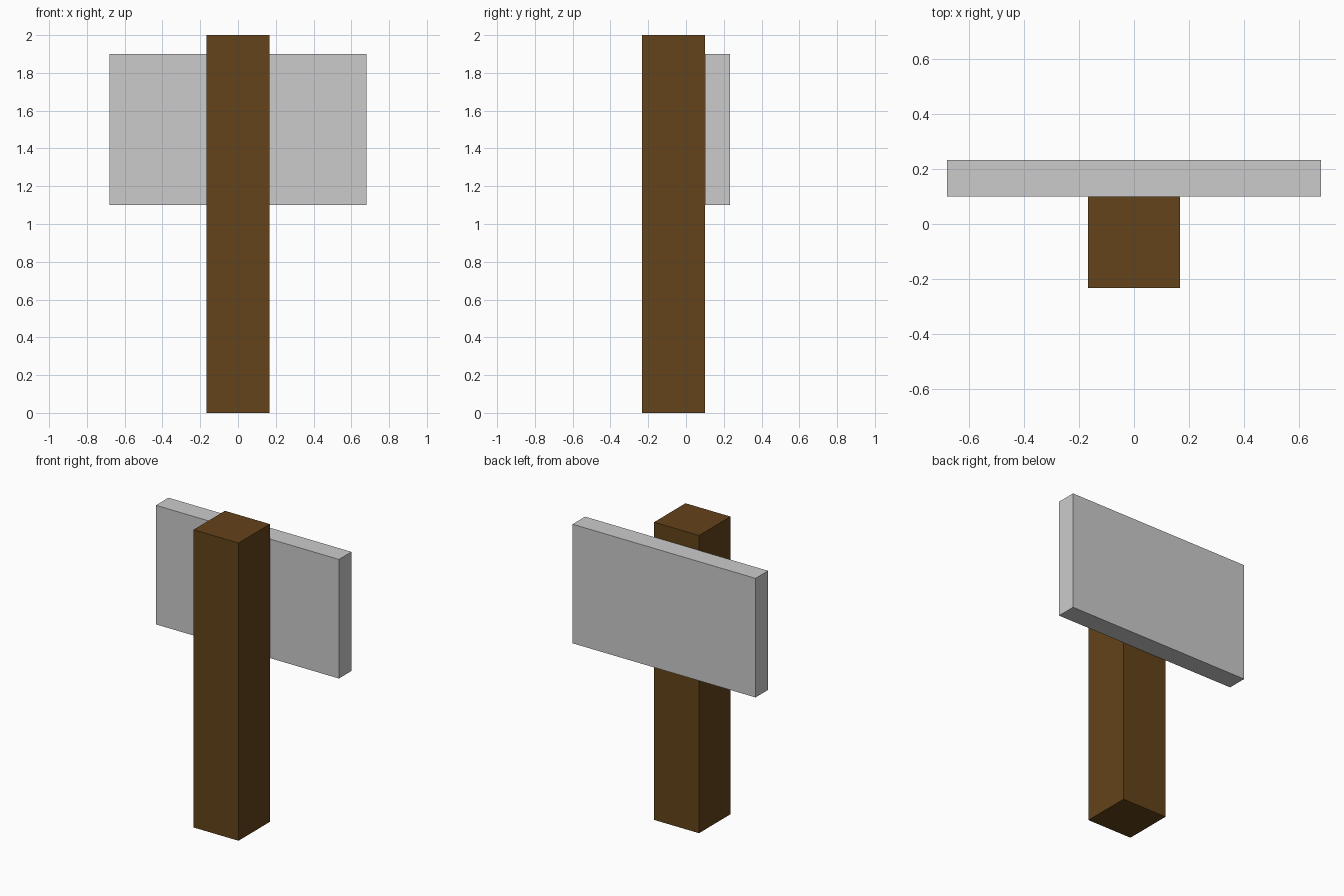
import bpy

if "Cube" in bpy.data.objects:
    bpy.data.objects.remove(bpy.data.objects["Cube"])


def box(name, lo, hi, material=None):
    """Add a box spanning two opposite corners."""
    centre = [(a + b) / 2 for a, b in zip(lo, hi)]
    bpy.ops.mesh.primitive_cube_add(size=1, location=centre)
    obj = bpy.context.object
    obj.name = name
    obj.scale = [b - a for a, b in zip(lo, hi)]
    bpy.ops.object.transform_apply(location=False, rotation=False, scale=True)
    if material:
        obj.data.materials.append(material)
    return obj


wood = bpy.data.materials.new("brown_wood")
wood.diffuse_color = (0.127, 0.056, 0.01, 1)
wood.use_nodes = True
wood.node_tree.nodes["Principled BSDF"].inputs["Base Color"].default_value = wood.diffuse_color

# Square upright post
box("post", (-0.167, -0.233, 0), (0.167, 0.1, 2), wood)

# Flat board fixed to the back of the post
box("sign_board", (-0.68, 0.1, 1.1), (0.68, 0.233, 1.9))
